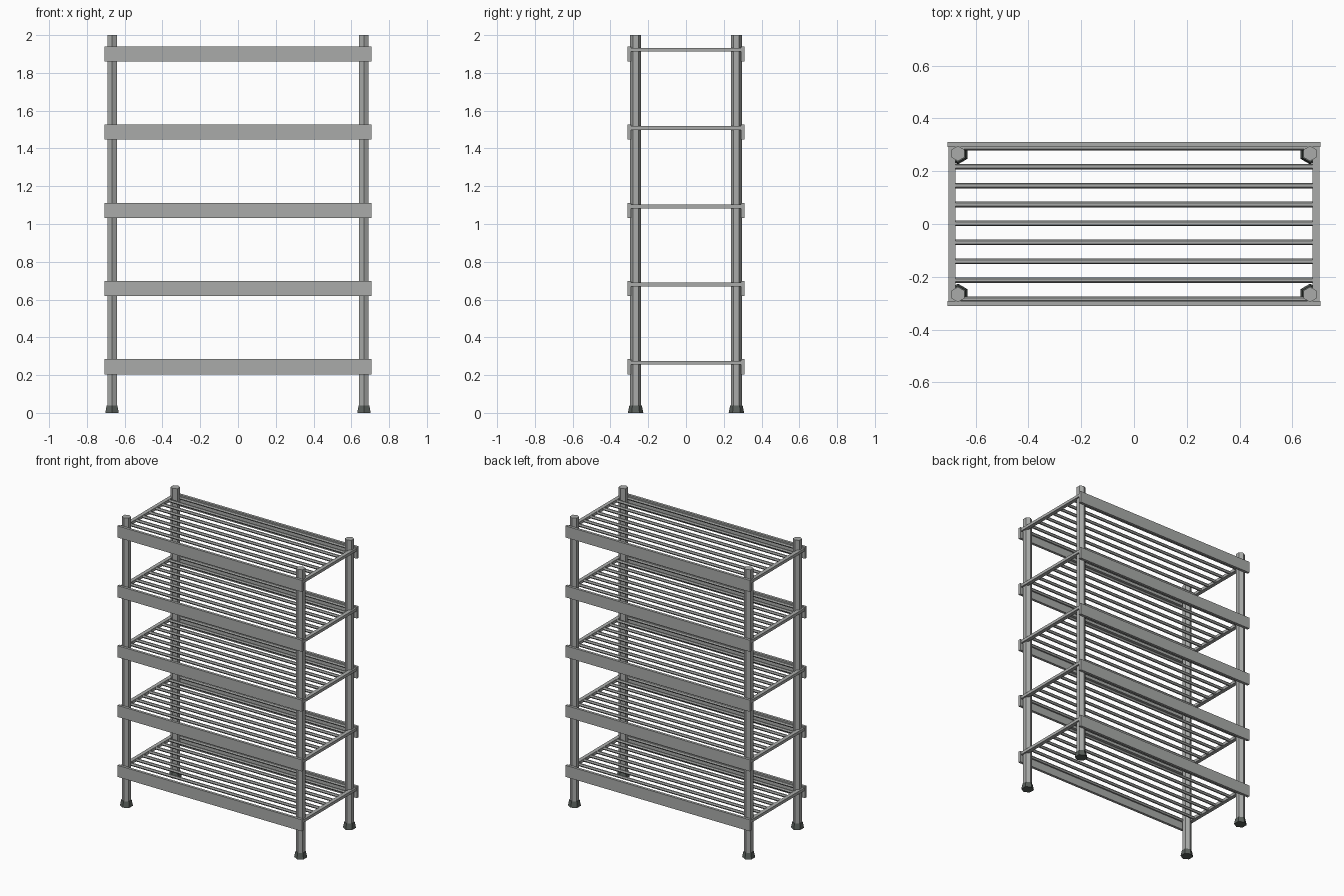
import bpy
import math

if "Cube" in bpy.data.objects:
    bpy.data.objects.remove(bpy.data.objects["Cube"])

# Materials
def material(name, rgb):
    m = bpy.data.materials.new(name)
    m.diffuse_color = (*rgb, 1.0)
    m.use_nodes = True
    m.node_tree.nodes["Principled BSDF"].inputs["Base Color"].default_value = m.diffuse_color
    return m

STEEL = material("grey steel", (0.40, 0.41, 0.40))
RUBBER = material("dark rubber", (0.10, 0.115, 0.105))

POST_X, POST_Y = 0.667, 0.267
SHELF_Z = (0.265, 0.68, 1.093, 1.508, 1.922)


def finish(name, mat):
    obj = bpy.context.object
    obj.name = name
    obj.data.materials.append(mat)
    return obj


def box(name, center, size, mat):
    bpy.ops.mesh.primitive_cube_add(size=1, location=center)
    obj = finish(name, mat)
    obj.scale = size
    return obj


def hexagon(name, center, r_bottom, r_top, length, mat, rotation=(0, 0, 0)):
    bpy.ops.mesh.primitive_cone_add(vertices=6, radius1=r_bottom, radius2=r_top,
                                    depth=length, location=center, rotation=rotation)
    return finish(name, mat)


# Six-sided posts standing on flared feet
for sx in (-1, 1):
    for sy in (-1, 1):
        x, y = sx * POST_X, sy * POST_Y
        hexagon("post", (x, y, 1.01), 0.029, 0.029, 1.98, STEEL)
        hexagon("foot", (x, y, 0.02), 0.041, 0.033, 0.04, RUBBER)

# Shelves: front and back boards, end rails and wire rods
for z in SHELF_Z:
    for s in (-1, 1):
        box("shelf_board", (0, s * 0.301, z - 0.021), (1.412, 0.018, 0.08), STEEL)
        box("end_rail", (s * 0.69, 0, z), (0.026, 0.59, 0.02), STEEL)
    for i in range(-4, 5):
        hexagon("shelf_rod", (0, i * 0.0718 + 0.002, z), 0.0105, 0.0105, 1.38, STEEL,
                (0, math.pi / 2, 0))
